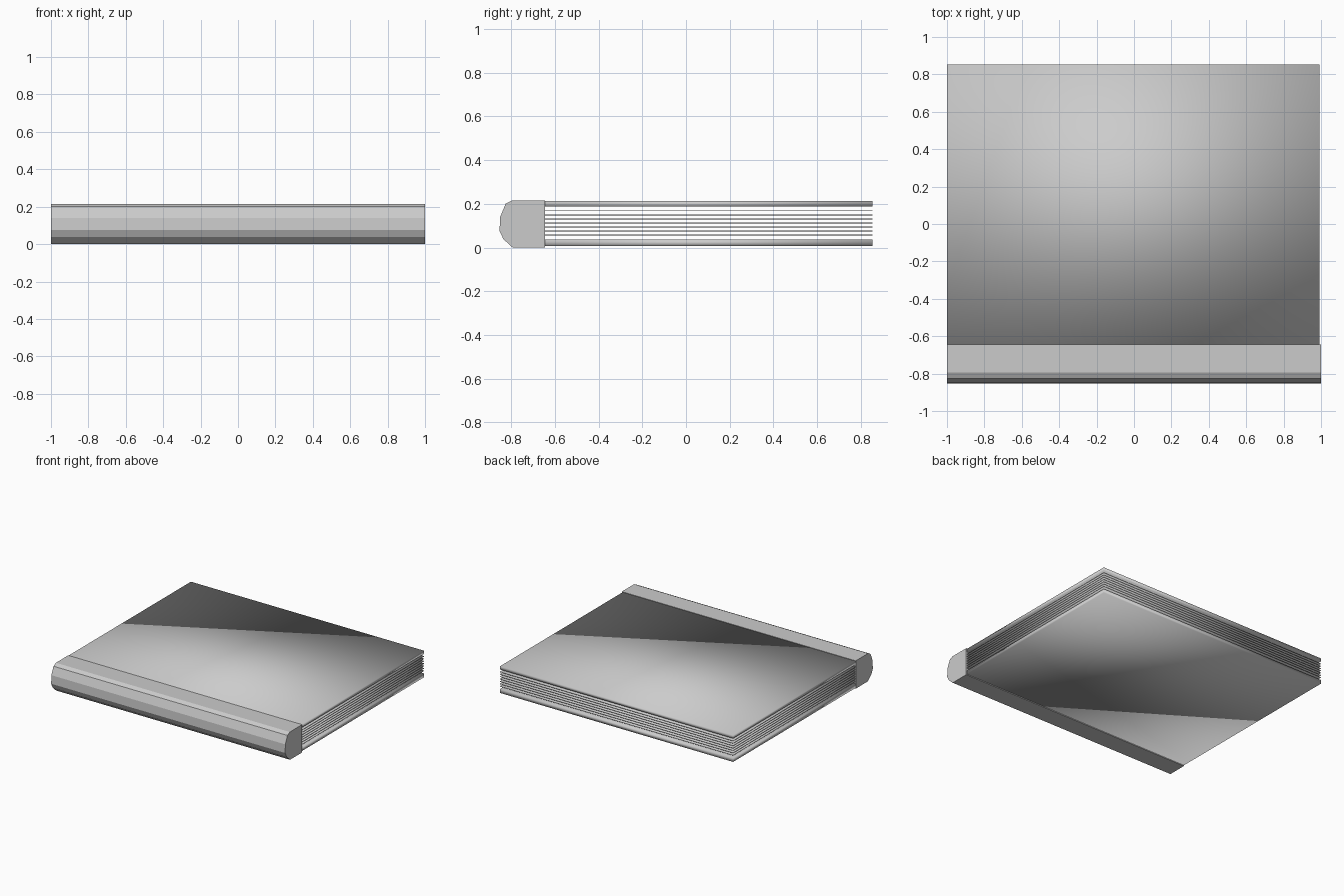
import bpy, bmesh

if "Cube" in bpy.data.objects:
    bpy.data.objects.remove(bpy.data.objects["Cube"])

SPINE_Y, EDGE_Y = -0.645, 0.853


def box(name, x0, x1, y0, y1, z0, z1, smooth=False):
    bpy.ops.mesh.primitive_cube_add(
        size=1, location=((x0 + x1) / 2, (y0 + y1) / 2, (z0 + z1) / 2))
    ob = bpy.context.object
    ob.name = name
    ob.scale = (x1 - x0, y1 - y0, z1 - z0)
    bpy.ops.object.transform_apply(location=False, rotation=False, scale=True)
    if smooth:
        bpy.ops.object.shade_smooth()
    return ob


# rounded spine: faceted profile (y, z) extruded along x
profile = [(SPINE_Y, 0), (SPINE_Y, 0.215), (-0.795, 0.215), (-0.825, 0.2),
           (-0.85, 0.14), (-0.853, 0.075), (-0.835, 0.038), (-0.793, 0)]
bm = bmesh.new()
face = bm.faces.new([bm.verts.new((-1, y, z)) for y, z in profile])
ext = bmesh.ops.extrude_face_region(bm, geom=[face])
bmesh.ops.translate(bm, vec=(2, 0, 0),
                    verts=[v for v in ext["geom"] if isinstance(v, bmesh.types.BMVert)])
bmesh.ops.recalc_face_normals(bm, faces=bm.faces)
mesh = bpy.data.meshes.new("spine")
bm.to_mesh(mesh)
bm.free()
bpy.context.collection.objects.link(bpy.data.objects.new("spine", mesh))

# front and back covers
box("top_cover", -1, 0.993, SPINE_Y, EDGE_Y, 0.187, 0.212, True)
box("bottom_cover", -1, 0.993, SPINE_Y, EDGE_Y, 0.006, 0.037, True)

# loose pages with visible gaps between them
pages = box("pages", -1, 0.993, SPINE_Y, EDGE_Y, 0.055, 0.059, True)
arr = pages.modifiers.new("stack", 'ARRAY')
arr.count = 7
arr.use_relative_offset = False
arr.use_constant_offset = True
arr.constant_offset_displace = (0, 0, 0.0185)
